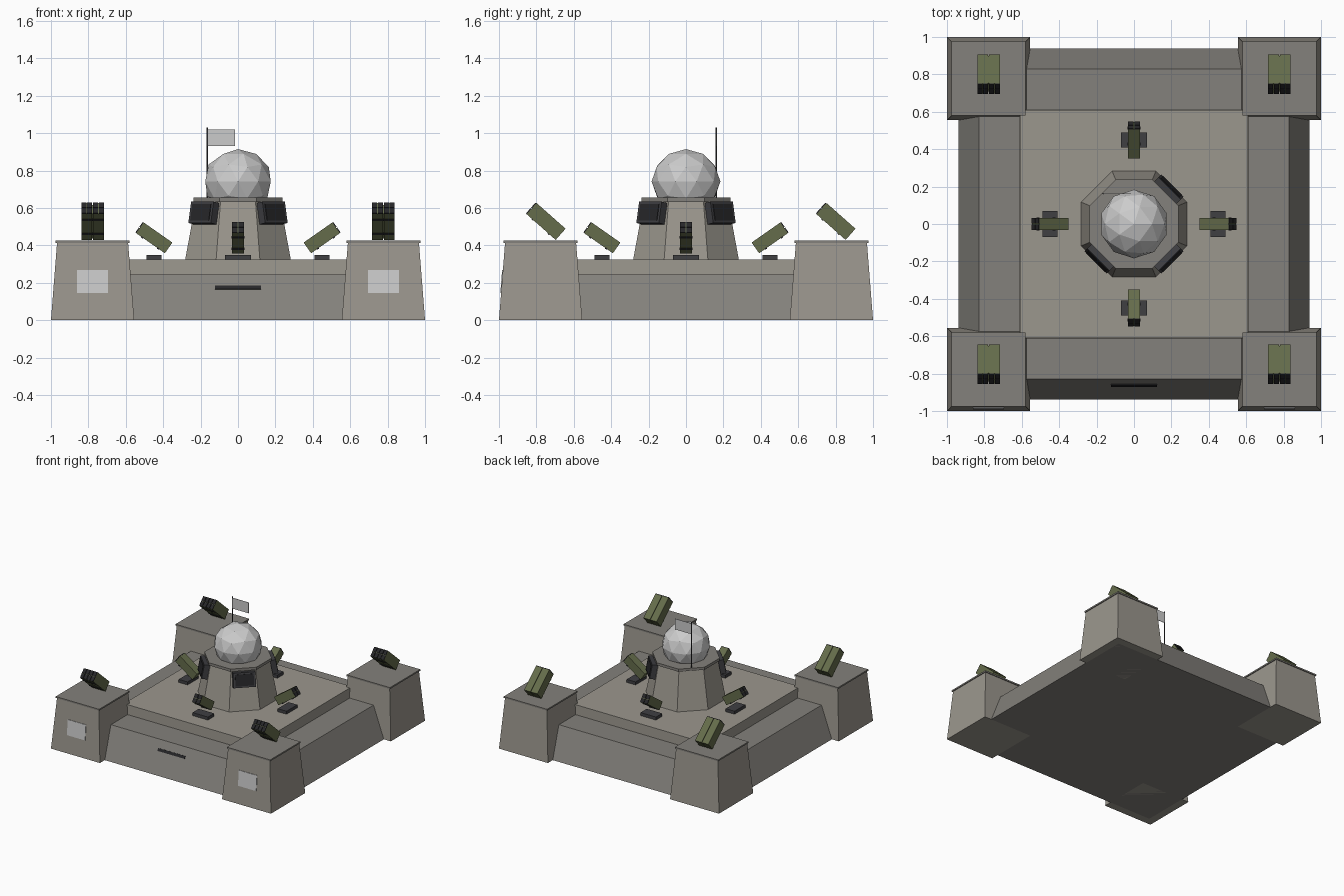
import bpy, bmesh
from math import pi, cos, sin, radians, atan2, hypot
from mathutils import Matrix, Vector

if "Cube" in bpy.data.objects:
    bpy.data.objects.remove(bpy.data.objects["Cube"])


def material(name, r, g, b):
    m = bpy.data.materials.new(name)
    m.diffuse_color = (r, g, b, 1)
    m.use_nodes = True
    m.node_tree.nodes["Principled BSDF"].inputs["Base Color"].default_value = m.diffuse_color
    return m


CONCRETE = material("concrete", 0.33, 0.31, 0.27)
DARK_CONCRETE = material("dark_concrete", 0.23, 0.22, 0.20)
OLIVE = material("olive", 0.13, 0.15, 0.07)
BLACK = material("black", 0.02, 0.02, 0.022)
STEEL = material("steel", 0.05, 0.05, 0.055)


def finish(name, bm, mat=None):
    me = bpy.data.meshes.new(name)
    bm.to_mesh(me)
    bm.free()
    ob = bpy.data.objects.new(name, me)
    bpy.context.collection.objects.link(ob)
    if mat:
        me.materials.append(mat)
    return ob


def boxes(name, items, mat=None, frame=Matrix()):
    """One object made of (centre, size) boxes placed in a local frame."""
    bm = bmesh.new()
    for centre, size in items:
        m = frame @ Matrix.Translation(centre) @ Matrix.Diagonal((*size, 1))
        bmesh.ops.create_cube(bm, size=1, matrix=m)
    return finish(name, bm, mat)


def frustum(name, sides, a0, a1, z0, z1, mat=None, x=0, y=0):
    """Tapered prism; a0 and a1 are centre-to-flat distances."""
    bm = bmesh.new()
    k = cos(pi / sides)
    m = Matrix.Translation((x, y, (z0 + z1) / 2)) @ Matrix.Rotation(pi / sides, 4, 'Z')
    bmesh.ops.create_cone(bm, cap_ends=True, segments=sides, radius1=a0 / k,
                          radius2=a1 / k, depth=z1 - z0, matrix=m)
    return finish(name, bm, mat)


def launcher(name, pos, yaw, elev, length, width, thick, pods, cols, rows):
    """Tilted missile pod firing along its local +y."""
    f = Matrix.Translation(pos) @ Matrix.Rotation(yaw, 4, 'Z') @ Matrix.Rotation(elev, 4, 'X')
    w = width / pods
    centres = [(i - (pods - 1) / 2) * w for i in range(pods)]
    boxes(name + "_pod", [((c, -0.003, 0), (w - 0.004, length - 0.006, thick)) for c in centres],
          OLIVE, f)
    boxes(name + "_core", [((0, -0.004, 0), (width - 0.006, length - 0.02, thick - 0.012))], OLIVE, f)
    # muzzle covers as a grid of dark cells
    cw, ch = width / cols, thick / rows
    boxes(name + "_muzzles", [(((i - (cols - 1) / 2) * cw, length / 2 - 0.003, (j - (rows - 1) / 2) * ch),
                               (cw - 0.004, 0.006, ch - 0.004))
                              for i in range(cols) for j in range(rows)], BLACK, f)
    # cross ribs under the pod
    boxes(name + "_ribs", [((0, s * length * 0.27, -thick / 2), (width * 0.96, 0.012, 0.008))
                           for s in (-1, 1)], BLACK, f)


# main walls and raised deck
frustum("perimeter_wall", 4, 0.937, 0.83, 0, 0.245, DARK_CONCRETE)
frustum("deck", 4, 0.613, 0.61, 0.24, 0.325, CONCRETE)

# slot in the front wall
wall_tilt = atan2(0.107, 0.245)
boxes("front_slot", [((0, 0, 0), (0.245, 0.012, 0.022))], BLACK,
      Matrix.Translation((0, -0.861, 0.174)) @ Matrix.Rotation(-wall_tilt, 4, 'X'))

# corner towers with roof slab and launcher
for sx in (-1, 1):
    for sy in (-1, 1):
        tag = ("front" if sy < 0 else "back") + ("_left" if sx < 0 else "_right")
        cx, cy = sx * 0.7775, sy * 0.7775
        frustum(tag + "_tower", 4, 0.2225, 0.19, 0, 0.414, CONCRETE, cx, cy)
        frustum(tag + "_tower_roof", 4, 0.197, 0.197, 0.413, 0.425, DARK_CONCRETE, cx, cy)
        launcher(tag + "_launcher", (cx, 0.80 if sy > 0 else -0.75, 0.53), pi, radians(41.5),
                 0.213, 0.125, 0.08, 2, 4, 2)
    # pale plate on the front face of each front tower
    boxes("tower_plate", [((0, 0, 0), (0.165, 0.006, 0.125))], None,
          Matrix.Translation((sx * 0.7775, -0.985, 0.207))
          @ Matrix.Rotation(-atan2(0.0325, 0.414), 4, 'X'))

# deck launchers facing outwards
for i in range(4):
    a = i * pi / 2
    x, y = 0.45 * cos(a), 0.45 * sin(a)
    boxes("launcher_base", [((0, 0, 0.337), (0.14, 0.08, 0.026))], STEEL,
          Matrix.Translation((x, y, 0)) @ Matrix.Rotation(a - pi / 2, 4, 'Z'))
    launcher("deck_launcher", (x, y, 0.442), a - pi / 2, radians(35), 0.193, 0.07, 0.07, 1, 2, 2)

# octagonal keep with cap
frustum("keep", 8, 0.283, 0.225, 0.32, 0.637, CONCRETE)
frustum("keep_cap", 8, 0.237, 0.237, 0.633, 0.655, DARK_CONCRETE)

# radar panels on three diagonal faces
lean = atan2(0.058, 0.312)
for deg in (45, -45, -135):
    a = radians(deg)
    f = (Matrix.Translation((0.258 * cos(a), 0.258 * sin(a), 0.573))
         @ Matrix.Rotation(a - pi / 2, 4, 'Z') @ Matrix.Rotation(lean, 4, 'X'))
    boxes("radar_frame", [((0, 0, 0), (0.17, 0.045, 0.116))], STEEL, f)
    boxes("radar_face", [((0, 0.023, 0), (0.14, 0.006, 0.09))], BLACK, f)

# faceted radome
bm = bmesh.new()
bmesh.ops.create_icosphere(bm, subdivisions=2, radius=1,
                           matrix=Matrix.Translation((0, 0, 0.742)) @ Matrix.Diagonal((0.184, 0.184, 0.173, 1)))
finish("radome", bm)

# flag on its pole
bm = bmesh.new()
bmesh.ops.create_cone(bm, cap_ends=True, segments=6, radius1=0.004, radius2=0.004, depth=0.39,
                      matrix=Matrix.Translation((-0.165, 0.162, 0.835)))
finish("flag_pole", bm, STEEL)
boxes("flag", [((-0.09, 0.162, 0.975), (0.15, 0.003, 0.088))])
